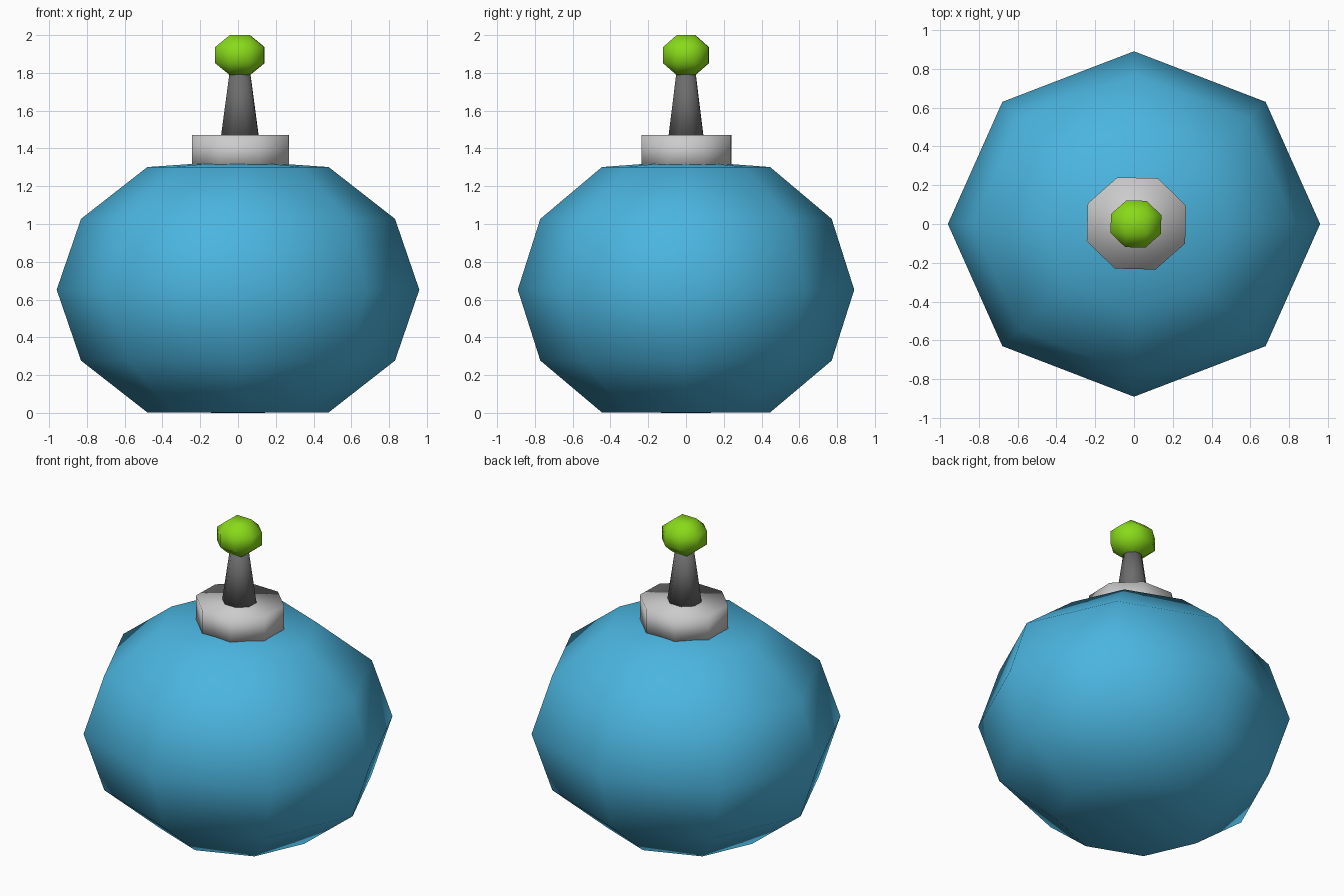
import bpy, bmesh, math
from mathutils import Matrix

if "Cube" in bpy.data.objects:
    bpy.data.objects.remove(bpy.data.objects["Cube"])

SX, SY = 1.04, 0.965   # whole model is slightly wider in x than in y
TWIST = math.radians(-1.5)


def finish(name, bm, color, loc=(0, 0, 0), rot=0.0):
    bmesh.ops.rotate(bm, verts=bm.verts, cent=(0, 0, 0), matrix=Matrix.Rotation(rot, 3, 'Z'))
    bmesh.ops.scale(bm, verts=bm.verts, vec=(SX, SY, 1))
    bmesh.ops.recalc_face_normals(bm, faces=bm.faces)
    for f in bm.faces:
        f.smooth = True
    me = bpy.data.meshes.new(name)
    bm.to_mesh(me)
    bm.free()
    ob = bpy.data.objects.new(name, me)
    ob.location = loc
    bpy.context.collection.objects.link(ob)
    if color:
        mat = bpy.data.materials.new(name + "_colour")
        mat.diffuse_color = (*color, 1)
        mat.use_nodes = True
        mat.node_tree.nodes["Principled BSDF"].inputs["Base Color"].default_value = mat.diffuse_color
        me.materials.append(mat)
    return ob


def frustum(r1, r2, z1, z2):
    bm = bmesh.new()
    bmesh.ops.create_cone(bm, cap_ends=True, segments=8, radius1=r1, radius2=r2,
                          depth=z2 - z1, matrix=Matrix.Translation((0, 0, (z1 + z2) / 2)))
    return bm


# Round body: coarse ball with its poles flattened
bm = bmesh.new()
bmesh.ops.create_uvsphere(bm, u_segments=8, v_segments=6, radius=0.923)
for v in bm.verts:
    v.co.z = 0.652 + v.co.z * 0.75 / 0.923
    if v.co.z > 1.35:
        v.co.z = 1.335
    v.co.z = max(v.co.z, 0.0)
finish("body", bm, (0.07, 0.46, 0.74))

# Collar on top of the body
finish("collar", frustum(0.264, 0.264, 1.29, 1.47), None, (0.0125, 0.003, 0),
       math.pi / 8 + TWIST)

# Tapered stem
finish("stem", frustum(0.105, 0.054, 1.45, 1.82), (0.15, 0.15, 0.15), (0.01, 0, 0),
       math.pi / 8 + TWIST)

# Knob: a cube with wide chamfers
bm = bmesh.new()
bmesh.ops.create_cube(bm, size=2)
bmesh.ops.bevel(bm, geom=list(bm.edges), offset=0.6, segments=1, affect='EDGES')
bmesh.ops.scale(bm, verts=bm.verts, vec=(0.125, 0.125, 0.106))
finish("knob", bm, (0.25, 0.7, 0.01), (0.01, 0, 1.894), TWIST)
